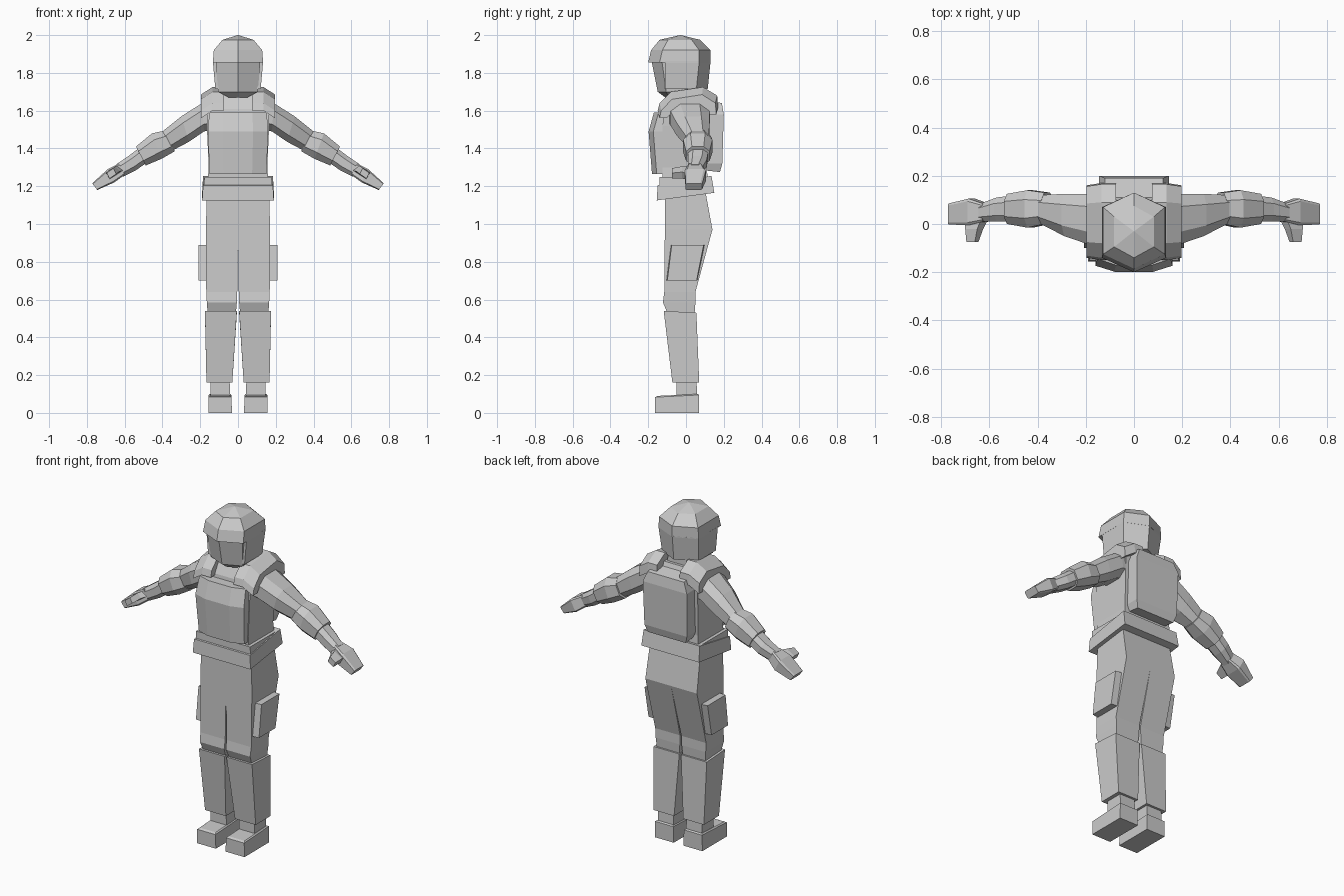
import bpy, bmesh


def loft(name, rings, side=1):
    """Skin a stack of equal-sized rings and cap both ends; side=-1 mirrors in x."""
    bm = bmesh.new()
    rows = [[bm.verts.new((x * side, y, z)) for x, y, z in r] for r in rings]
    for a, b in zip(rows, rows[1:]):
        n = len(a)
        for i in range(n):
            bm.faces.new((a[i], a[(i + 1) % n], b[(i + 1) % n], b[i]))
    bm.faces.new(rows[0])
    bm.faces.new(rows[-1])
    bmesh.ops.recalc_face_normals(bm, faces=bm.faces)
    me = bpy.data.meshes.new(name)
    bm.to_mesh(me)
    bm.free()
    ob = bpy.data.objects.new(name, me)
    bpy.context.collection.objects.link(ob)
    return ob


def pair(name, rings):
    loft(name + "_left", rings, 1)
    loft(name + "_right", rings, -1)


def rect(z, x0, x1, y0, y1, zb=None):
    """Four-sided ring; zb is the height of the back edge when tilted."""
    zb = z if zb is None else zb
    return [(x0, y0, z), (x1, y0, z), (x1, y1, zb), (x0, y1, zb)]


def hexa(z, w, yf, yb, peak=0.06):
    """Six-sided ring with a ridge at front and back."""
    return [(0, yf, z), (w, yf + peak, z), (w, yb - peak, z),
            (0, yb, z), (-w, yb - peak, z), (-w, yf + peak, z)]


def limb(top, bot, y0, y1, c=0.25):
    """Eight-sided cross-section spanning two points in the xz plane."""
    def at(t, y):
        return (top[0] + (bot[0] - top[0]) * t, y, top[1] + (bot[1] - top[1]) * t)
    d = (y1 - y0) * c
    return [at(0, y0 + d), at(c, y0), at(1 - c, y0), at(1, y0 + d),
            at(1, y1 - d), at(1 - c, y1), at(c, y1), at(0, y1 - d)]


def slab(name, profile, x0, x1, inset=0.0, drop=0.0):
    """A yz profile given thickness along x."""
    cy = sum(p[0] for p in profile) / len(profile)
    return [[(x0, y, z) for y, z in profile],
            [(x1, y + (cy - y) * inset, z - drop) for y, z in profile]]


# helmet dome, back shell, visor
loft("helmet_dome", [hexa(1.855, .133, -.2, .13), hexa(1.92, .128, -.185, .13),
                     hexa(1.975, .082, -.14, .075, .045), hexa(2.0, .002, -.032, -.028, .001)])


def shell(z, w, yb):
    return [(-w, -.11, z), (w, -.11, z), (w, yb - .06, z), (0, yb, z), (-w, yb - .06, z)]


loft("helmet_shell", [shell(1.715, .12, .115), shell(1.86, .133, .13)])
loft("visor", [hexa(1.67, .05, -.11, .03, .02), hexa(1.70, .105, -.15, .05, .045),
               hexa(1.86, .118, -.182, .05, .055)])
loft("neck", [rect(1.52, -.07, .07, -.07, .09), rect(1.76, -.06, .06, -.07, .08)])

# torso with sloped shoulders
loft("torso", [rect(1.17, -.165, .165, -.125, .12), rect(1.3, -.155, .155, -.125, .11),
               rect(1.52, -.165, .165, -.125, .125), rect(1.61, -.165, .165, -.11, .13),
               rect(1.68, -.08, .08, -.07, .10)])
loft("vest_hem", [rect(1.2, -.18, .18, -.14, .125, 1.23), rect(1.25, -.178, .178, -.14, .12, 1.25)])


# front armour plate
def plate(z, w, y, back):
    return [(-w, back, z), (-w, y + .025, z), (-w * .5, y, z),
            (w * .5, y, z), (w, y + .025, z), (w, back, z)]


loft("chest_plate", [plate(1.265, .15, -.18, -.1), plate(1.49, .16, -.198, -.1),
                     plate(1.59, .152, -.17, -.1)])
# backpack with narrowed top
loft("backpack", [rect(1.285, -.125, .125, .09, .18, 1.275), rect(1.32, -.14, .14, .09, .192),
                  rect(1.58, -.145, .145, .10, .20), rect(1.655, -.12, .12, .11, .19, 1.64)])

# shoulder straps arching over from chest to back
strap = [(-.15, 1.60), (-.14, 1.64), (-.08, 1.70), (.09, 1.725), (.165, 1.68),
         (.17, 1.62), (.13, 1.62), (.07, 1.66), (-.06, 1.65), (-.11, 1.60)]
pair("shoulder_strap", slab("s", strap, .075, .135) + [slab("s", strap, .075, .197, .06, .04)[1]])

# belt, tilted up at the back
loft("belt", [rect(1.125, -.19, .19, -.155, .15, 1.165), rect(1.205, -.185, .185, -.15, .135, 1.255)])

# trousers
pair("thigh", [rect(1.16, 0, .165, -.11, .105), rect(.97, 0, .17, -.112, .14),
               rect(.64, .004, .168, -.115, .05), rect(.585, .006, .165, -.122, .05),
               rect(.52, .012, .16, -.095, .045)])
pair("cargo_pocket", slab("p", [(-.08, .89), (.10, .89), (.06, .70), (-.105, .70)], .15, .208, .06))
pair("lower_leg", [rect(.54, .006, .175, -.118, .055, .53), rect(.16, .03, .167, -.072, .07)])

# boots
pair("boot_ankle", [rect(.08, .04, .145, -.05, .06), rect(.18, .045, .145, -.05, .055)])
pair("boot_foot", [rect(0, .032, .157, -.163, .07), rect(.083, .035, .155, -.163, .07, .095),
                   rect(.09, .042, .148, -.15, .062, .10)])

# arms
pair("upper_arm", [limb((.13, 1.65), (.13, 1.50), -.09, .12), limb((.19, 1.64), (.18, 1.49), -.085, .125),
                   limb((.30, 1.57), (.26, 1.435), -.05, .125), limb((.40, 1.49), (.345, 1.39), .0, .12)])
pair("elbow_pad", [limb((.385, 1.495), (.335, 1.385), .0, .13), limb((.455, 1.48), (.405, 1.345), -.015, .14),
                   limb((.54, 1.41), (.488, 1.31), .0, .125)])
pair("forearm", [limb((.50, 1.42), (.46, 1.34), .01, .12), limb((.58, 1.36), (.54, 1.285), .01, .11),
                 limb((.645, 1.315), (.61, 1.25), .01, .085)])

# hands
pair("hand", [limb((.63, 1.32), (.60, 1.26), .01, .085, .1), limb((.69, 1.29), (.655, 1.22), -.005, .105, .1),
              limb((.772, 1.215), (.745, 1.18), -.002, .085, .1)])
pair("thumb", [[(.60, .03, 1.285), (.675, .03, 1.235), (.70, .03, 1.26), (.63, .03, 1.31)],
               [(.625, -.02, 1.28), (.68, -.02, 1.24), (.70, -.02, 1.275), (.65, -.02, 1.305)],
               [(.645, -.075, 1.265), (.68, -.075, 1.24), (.695, -.075, 1.27), (.66, -.075, 1.295)]])
